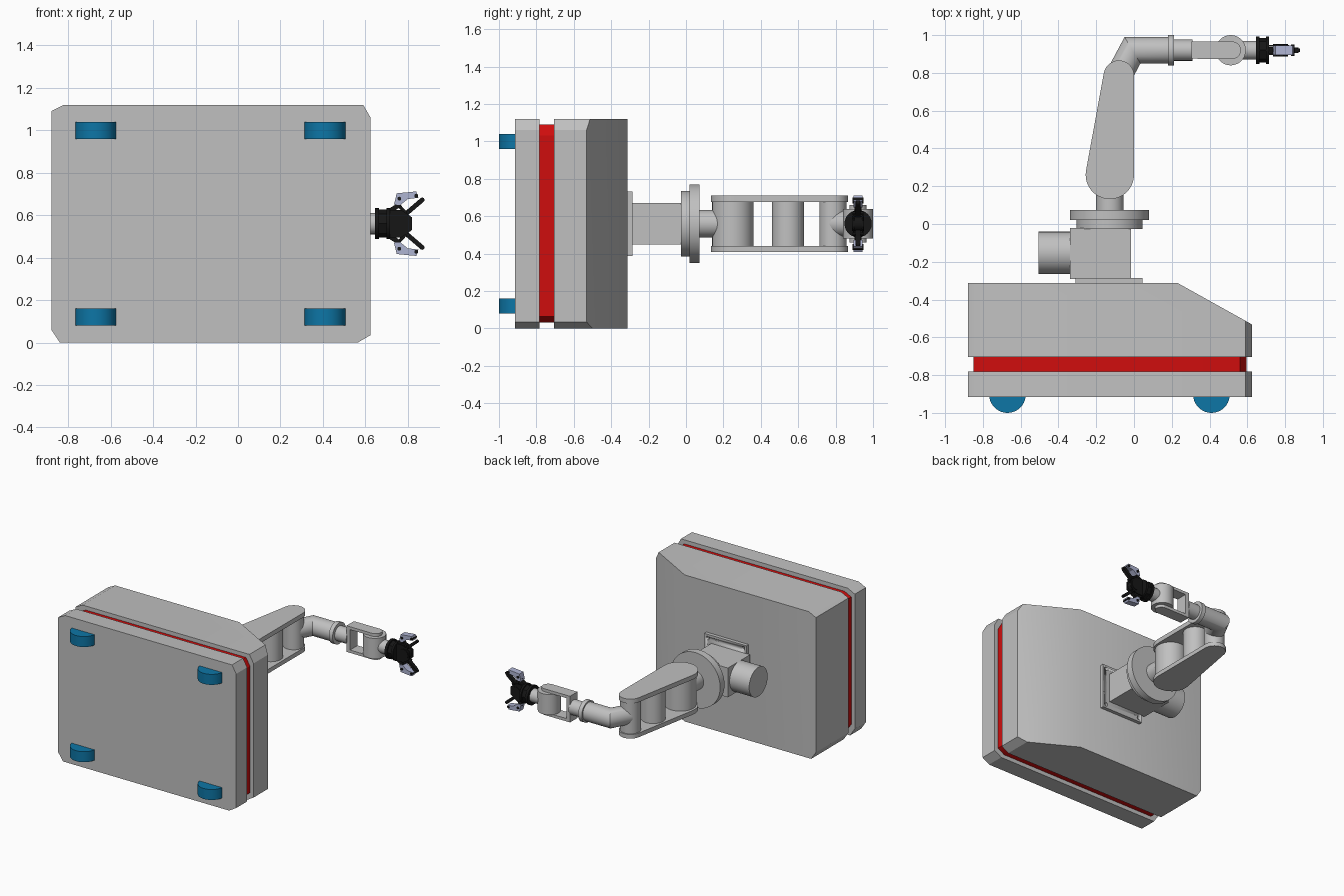
import bpy, bmesh, math
from mathutils import Vector

if "Cube" in bpy.data.objects:
    bpy.data.objects.remove(bpy.data.objects["Cube"], do_unlink=True)


def material(name, r, g, b):
    m = bpy.data.materials.new(name)
    m.use_nodes = True
    m.diffuse_color = (r, g, b, 1)
    m.node_tree.nodes["Principled BSDF"].inputs["Base Color"].default_value = (r, g, b, 1)
    return m


GREY = material("light grey", .53, .53, .53)
RED = material("red", .62, .004, .004)
BLUE = material("blue", .004, .18, .38)
BLACK = material("black", .008, .008, .008)
LILAC = material("pale lilac", .43, .46, .65)
MID = .56   # height of the arm's centre line


def finish(name, bm, mat):
    bmesh.ops.recalc_face_normals(bm, faces=bm.faces)
    mesh = bpy.data.meshes.new(name)
    bm.to_mesh(mesh)
    bm.free()
    for p in mesh.polygons:
        p.use_smooth = True
    mesh.set_sharp_from_angle(angle=math.radians(30))
    mesh.materials.append(mat)
    ob = bpy.data.objects.new(name, mesh)
    bpy.context.collection.objects.link(ob)
    return ob


def place(axis, u, v, w):
    return {"x": (w, u, v), "y": (u, w, v), "z": (u, v, w)}[axis]


def prism_mesh(pts, axis, lo, hi):
    bm = bmesh.new()
    ends = [[bm.verts.new(place(axis, u, v, w)) for u, v in pts] for w in (lo, hi)]
    n = len(pts)
    for ring in ends:
        bm.faces.new(ring)
    for i in range(n):
        j = (i + 1) % n
        bm.faces.new((ends[0][i], ends[0][j], ends[1][j], ends[1][i]))
    return bm


def prism(name, pts, axis, lo, hi, mat=GREY):
    return finish(name, prism_mesh(pts, axis, lo, hi), mat)


def arc(c, r, a, b, n):
    return [(c[0] + r * math.cos(a + (b - a) * i / n),
             c[1] + r * math.sin(a + (b - a) * i / n)) for i in range(n + 1)]


def cylinder(name, axis, c, r, lo, hi, mat=GREY, sides=40):
    return prism(name, arc(c, r, 0, math.tau, sides)[:-1], axis, lo, hi, mat)


def rect(u0, u1, v0, v1):
    return [(u0, v0), (u1, v0), (u1, v1), (u0, v1)]


def capsule(c1, r1, c2, r2, n=20):
    # Outline of a tapered bar with two round ends
    d = Vector(c2) - Vector(c1)
    t = math.atan2(d.y, d.x)
    b = math.acos((r1 - r2) / d.length)
    return arc(c2, r2, t - b, t + b, n) + arc(c1, r1, t + b, t + math.tau - b, n)


def bent_tube(name, path, r, mat=GREY, sides=40):
    # Round tube with mitred corners, lying in a level plane
    path = [Vector(p) for p in path]
    bm = bmesh.new()
    rings = []
    for i, p in enumerate(path):
        d1 = (p - path[max(i - 1, 0)]) if i else path[1] - p
        d2 = (path[i + 1] - p) if i < len(path) - 1 else d1
        t = (d1.normalized() + d2.normalized()).normalized()
        side = Vector((-t.y, t.x)) / t.dot(d1.normalized())
        rings.append([bm.verts.new((p.x + r * c * side.x, p.y + r * c * side.y, MID + r * s))
                      for c, s in arc((0, 0), 1, 0, math.tau, sides)[:-1]])
    bm.faces.new(rings[0])
    bm.faces.new(rings[-1])
    for a, b in zip(rings, rings[1:]):
        for i in range(sides):
            j = (i + 1) % sides
            bm.faces.new((a[i], a[j], b[j], b[i]))
    return finish(name, bm, mat)


# Vehicle base: chamfered slabs with a recessed red band
OUTLINE = [(-.84, 0), (.565, 0), (.625, .035), (.625, 1.06),
           (.59, 1.12), (-.82, 1.12), (-.88, 1.09), (-.88, .06)]
band = [(-.128 + (x + .128) * .96, MID + (z - MID) * .945) for x, z in OUTLINE]
prism("base_slab", OUTLINE, "y", -.915, -.782)
prism("red_band", band, "y", -.79, -.70, RED)
hull = prism_mesh(OUTLINE, "y", -.705, -.312)
cut = bmesh.ops.bisect_plane(hull, geom=hull.verts[:] + hull.edges[:] + hull.faces[:],
                             plane_co=(.23, -.312, 0), plane_no=(.22, .395, 0), clear_outer=True)
bmesh.ops.holes_fill(hull, edges=[e for e in hull.edges if e.is_boundary])
finish("base_hull", hull, GREY)

# Wheels
for x, side in ((-.67, "right"), (.41, "left")):
    for z, level in ((.12, "lower"), (1.0, "upper")):
        cylinder(f"wheel_{side}_{level}", "z", (x, -.903), .097, z - .04, z + .04, BLUE)

# Mounting plate with four bolt holes
plate = prism("mounting_plate", rect(-.31, .045, MID - .173, MID + .173), "y", -.315, -.285)
for sx in (-1, 1):
    for sz in (-1, 1):
        hole = cylinder("bolt_hole_cutter", "y", (-.1325 + sx * .15, MID + sz * .145),
                        .014, -.305, -.27, GREY, 16)
        hole.hide_render = True
        hole.hide_viewport = True
        mod = plate.modifiers.new("bolt_hole", "BOOLEAN")
        mod.object = hole
        mod.solver = "EXACT"

# Shoulder housing, motor and turntable
prism("shoulder_housing", rect(-.34, -.015, MID - .112, MID + .112), "y", -.29, -.02)
cylinder("shoulder_motor", "x", (-.153, MID), .112, -.505, -.33)
cylinder("turntable_lower", "y", (-.13, MID), .175, -.027, .025, sides=64)
cylinder("turntable_upper", "y", (-.13, MID), .21, .02, .073, sides=64)
cylinder("shoulder_neck", "y", (-.128, MID), .073, .07, .2)

# Upper arm: two tapered plates joined by three drums
SHOULDER, ELBOW = (-.128, .26), (-.08, .785)
arm = capsule(SHOULDER, .128, ELBOW, .081)
for name, lo, hi in (("lower", .408, .44), ("upper", .676, .71)):
    prism(f"upper_arm_plate_{name}", arm, "z", lo, hi)
for name, c, r in (("shoulder", (-.128, .25), .11), ("middle", (-.105, .545), .085),
                   ("elbow", ELBOW, .072)):
    cylinder(f"{name}_drum", "z", c, r, .43, .685)

# Forearm
FY = .92
bent_tube("forearm_elbow", [ELBOW, (-.008, FY), (.185, FY)], .07)
cylinder("forearm_collar", "x", (FY, MID), .081, .18, .212)
cylinder("forearm_tube", "x", (FY, MID), .056, .2, .31)

# Wrist fork
fork = [(.305, FY + .045)] + arc((.52, FY), .046, math.pi / 2, -math.pi / 2, 20) + [(.305, FY - .045)]
for name, lo, hi in (("lower", MID - .1, MID - .078), ("upper", MID + .078, MID + .1)):
    prism(f"wrist_fork_{name}", fork, "z", lo, hi)
prism("wrist_fork_back", rect(.305, .335, FY - .045, FY + .045), "z", MID - .1, MID + .1)
cylinder("wrist_drum", "z", (.512, FY), .08, MID - .078, MID + .078)
cylinder("wrist_tube", "x", (FY, MID), .05, .54, .65)

# Gripper body
cylinder("gripper_flange", "x", (FY, MID), .073, .645, .665, BLACK, 24)
cylinder("gripper_motor", "x", (FY, MID), .066, .665, .70, BLACK, 8)
cylinder("gripper_cap", "x", (FY, MID), .073, .70, .716, BLACK, 24)
for name, y in (("front", FY - .026), ("back", FY + .02)):
    prism(f"gripper_plate_{name}", [(.71, MID - .065), (.77, MID - .065), (.82, MID - .03),
          (.82, MID + .03), (.77, MID + .065), (.71, MID + .065)], "y", y, y + .008, BLACK)
cylinder("gripper_gear", "y", (.775, MID), .04, FY - .032, FY + .032, BLACK, 20)

# Gripper fingers, mirrored above and below the centre line
for side, s in (("upper", 1), ("lower", -1)):
    def link(name, p, q, r, half, mat=BLACK):
        a, b = [(u, MID + s * v) for u, v in (p, q)]
        prism(f"{name}_{side}", capsule(a, r, b, r, 8), "y", FY - half, FY + half, mat)

    link("finger_root", (.715, .06), (.755, .085), .011, .018)
    link("finger_link", (.79, .045), (.86, .105), .011, .014)
    link("finger_tip", (.852, .098), (.868, .112), .011, .01)
    link("finger_brace", (.745, .1), (.79, .05), .008, .01)
    pad = [(.735, .09), (.748, .143), (.84, .152), (.85, .122), (.8, .116), (.765, .088)]
    prism(f"finger_pad_{side}", [(x, MID + s * z) for x, z in pad], "y", FY - .024, FY + .024, LILAC)
    for i, c in enumerate(((.76, .118), (.84, .132), (.8, .055))):
        cylinder(f"finger_pin_{side}_{i}", "y", (c[0], MID + s * c[1]), .009,
                 FY - .03, FY + .03, BLACK, 12)
